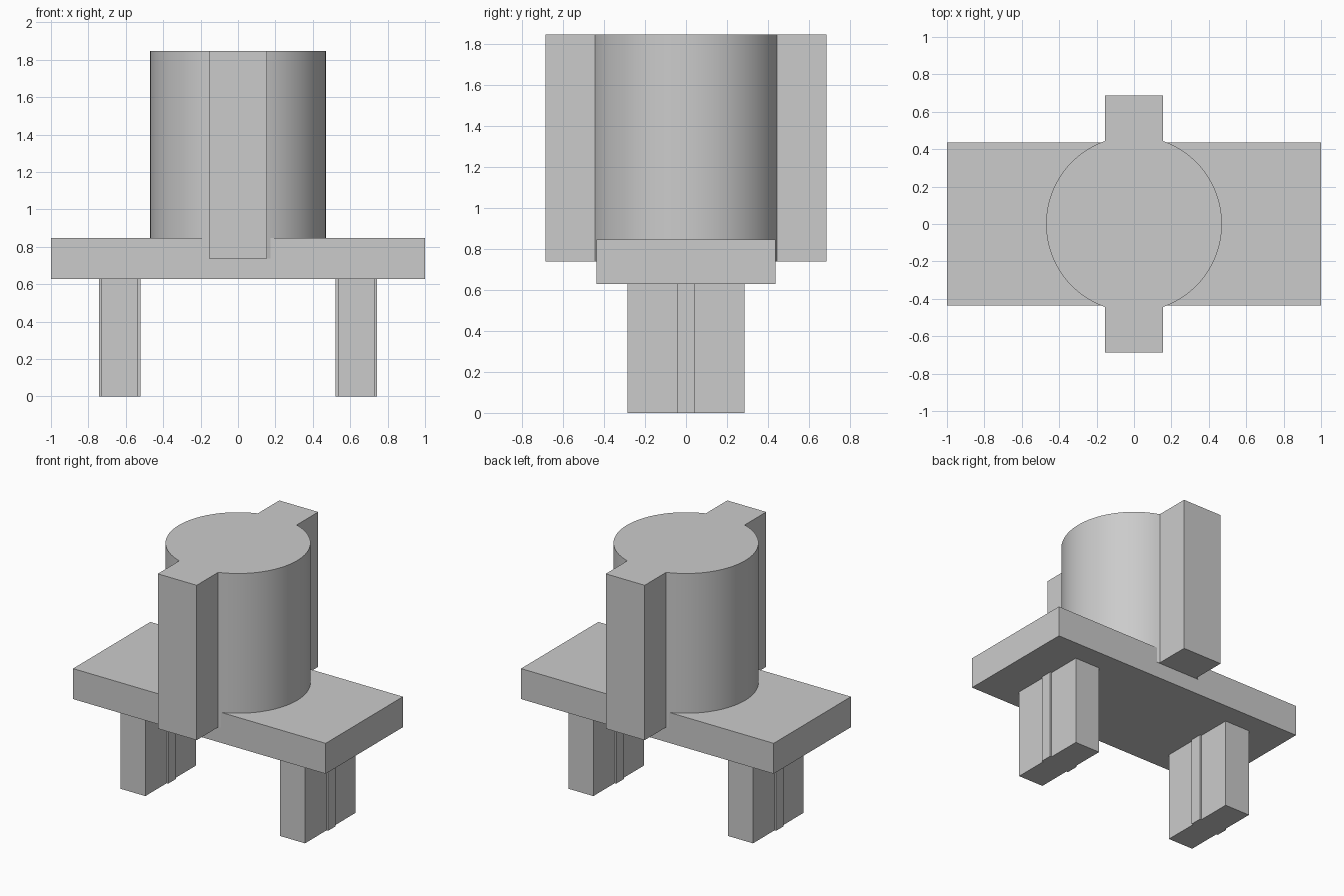
import bpy
import bmesh
import math

cube = bpy.data.objects.get("Cube")
if cube:
    bpy.data.objects.remove(cube, do_unlink=True)

# Single plain grey
grey = bpy.data.materials.new("plain grey")
grey.use_nodes = True
colour = (0.6, 0.6, 0.6, 1)
grey.diffuse_color = colour
grey.node_tree.nodes["Principled BSDF"].inputs["Base Color"].default_value = colour


def extrude_profile(name, outline, bottom, top):
    """Solid prism from an outline in the ground plane."""
    bm = bmesh.new()
    base = bm.faces.new([bm.verts.new((x, y, bottom)) for x, y in outline])
    lifted = bmesh.ops.extrude_face_region(bm, geom=[base])["geom"]
    verts = [v for v in lifted if isinstance(v, bmesh.types.BMVert)]
    bmesh.ops.translate(bm, verts=verts, vec=(0, 0, top - bottom))
    bmesh.ops.recalc_face_normals(bm, faces=bm.faces)
    mesh = bpy.data.meshes.new(name)
    bm.to_mesh(mesh)
    bm.free()
    mesh.materials.append(grey)
    obj = bpy.data.objects.new(name, mesh)
    bpy.context.collection.objects.link(obj)
    return obj


def half_turn(points):
    return points + [(-x, -y) for x, y in points]


# Base plate
extrude_profile("base_plate", half_turn([(1, -0.437), (1, 0.437)]), 0.628, 0.846)

# Round post with a square key at front and back
radius, key_half, key_end = 0.47, 0.154, 0.687
limit = math.acos(key_half / radius)
steps = 48
arc = [-limit + 2 * limit * i / steps for i in range(steps + 1)]
side = [(radius * math.cos(a), radius * math.sin(a)) for a in arc]
side += [(key_half, key_end), (-key_half, key_end)]
post = extrude_profile("keyed_post", half_turn(side), 0.738, 1.846)
bpy.ops.object.select_all(action='DESELECT')
post.select_set(True)
bpy.context.view_layer.objects.active = post
bpy.ops.object.shade_smooth_by_angle(angle=math.radians(30))

# Legs, each with a thin rib down its inner and outer side
leg_half, rib_half, leg_depth, rib_depth = 0.098, 0.11, 0.285, 0.042
leg_side = [(leg_half, -leg_depth), (leg_half, -rib_depth), (rib_half, -rib_depth),
            (rib_half, rib_depth), (leg_half, rib_depth), (leg_half, leg_depth)]
for name, sign in (("left_leg", 1), ("right_leg", -1)):
    leg = extrude_profile(name, half_turn(leg_side), 0, 0.628)
    leg.location.x = sign * 0.632
